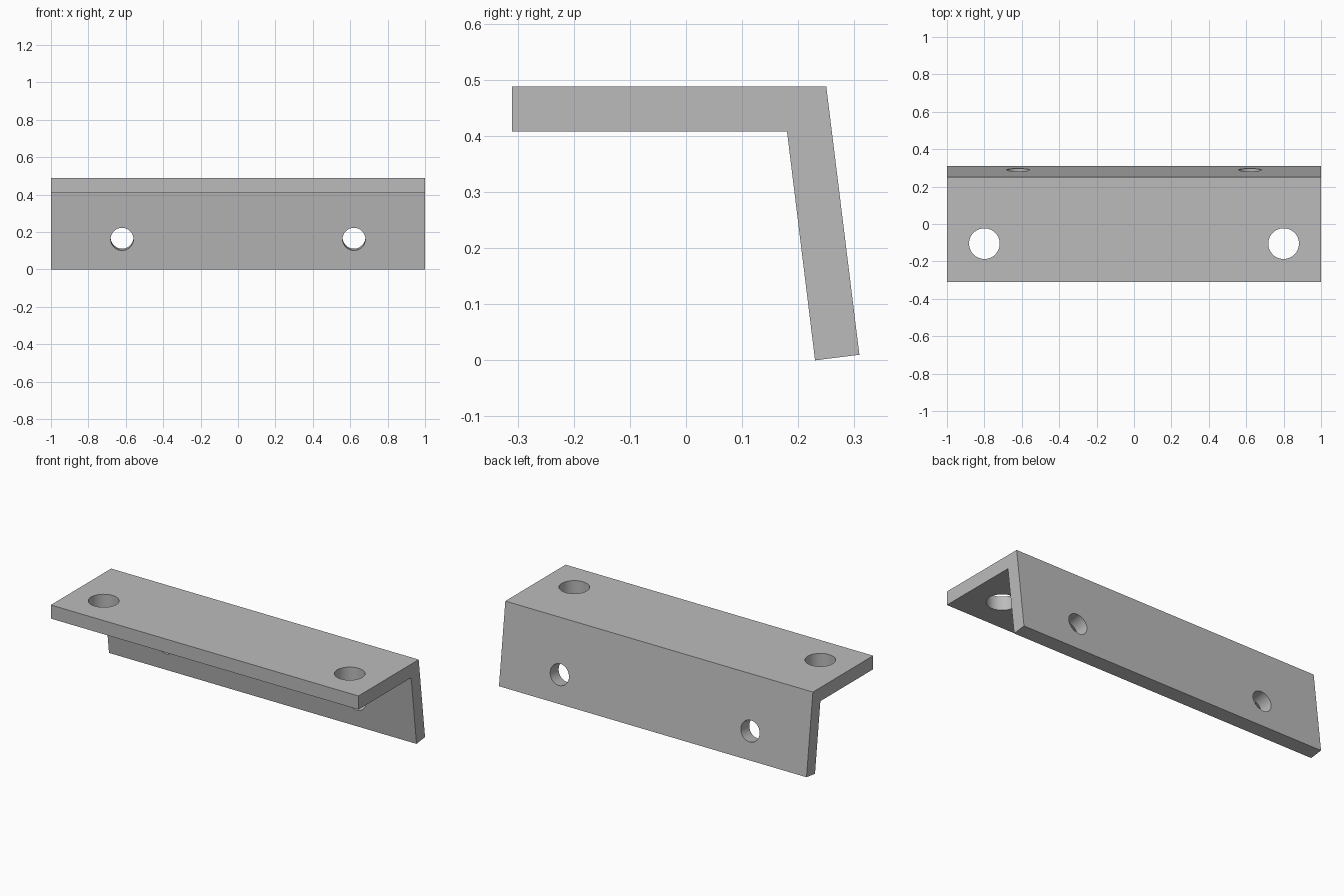
import bpy, bmesh, math
from mathutils import Vector

cube = bpy.data.objects.get("Cube")
if cube:
    bpy.data.objects.remove(cube, do_unlink=True)

grey = bpy.data.materials.new("plain grey")
grey.use_nodes = True
colour = (0.5, 0.5, 0.5, 1)
grey.diffuse_color = colour
grey.node_tree.nodes["Principled BSDF"].inputs["Base Color"].default_value = colour


def make_object(name, bm):
    bmesh.ops.recalc_face_normals(bm, faces=bm.faces)
    mesh = bpy.data.meshes.new(name)
    bm.to_mesh(mesh)
    bm.free()
    mesh.materials.append(grey)
    obj = bpy.data.objects.new(name, mesh)
    bpy.context.collection.objects.link(obj)
    return obj


# Angle bracket: the (y, z) section swept along x
section = [(-0.31, 0.408), (-0.31, 0.488), (0.25, 0.488),
           (0.309, 0.01), (0.23, 0), (0.18, 0.408)]
bm = bmesh.new()
end = bm.faces.new([bm.verts.new((-1, y, z)) for y, z in section])
swept = bmesh.ops.extrude_face_region(bm, geom=[end])["geom"]
bmesh.ops.translate(bm, vec=(2, 0, 0),
                    verts=[v for v in swept if isinstance(v, bmesh.types.BMVert)])
bracket = make_object("angle_bracket", bm)


# Bolt holes, drilled square to each leg
def drill(name, centre, axis, radius):
    bm = bmesh.new()
    bmesh.ops.create_cone(bm, cap_ends=True, segments=48,
                          radius1=radius, radius2=radius, depth=0.2)
    cutter = make_object(name, bm)
    cutter.location = centre
    cutter.rotation_euler = Vector(axis).to_track_quat('Z', 'Y').to_euler()
    cutter.hide_render = True
    cutter.hide_set(True)
    cut = bracket.modifiers.new(name, 'BOOLEAN')
    cut.operation = 'DIFFERENCE'
    cut.solver = 'EXACT'
    cut.object = cutter
    return cutter


tilt = math.radians(7)
cutters = []
for side, label in ((-1, "right"), (1, "left")):
    cutters.append(drill(label + "_top_hole", (side * 0.8, -0.105, 0.448),
                         (0, 0, 1), 0.082))
    cutters.append(drill(label + "_back_hole", (side * 0.62, 0.25, 0.167),
                         (0, math.cos(tilt), math.sin(tilt)), 0.061))

# Apply the cuts, remove the cutters and smooth only the hole walls
bpy.context.view_layer.objects.active = bracket
bracket.select_set(True)
for name in [m.name for m in bracket.modifiers]:
    bpy.ops.object.modifier_apply(modifier=name)
for cutter in cutters:
    bpy.data.objects.remove(cutter, do_unlink=True)
bpy.ops.object.shade_smooth_by_angle(angle=math.radians(30))
